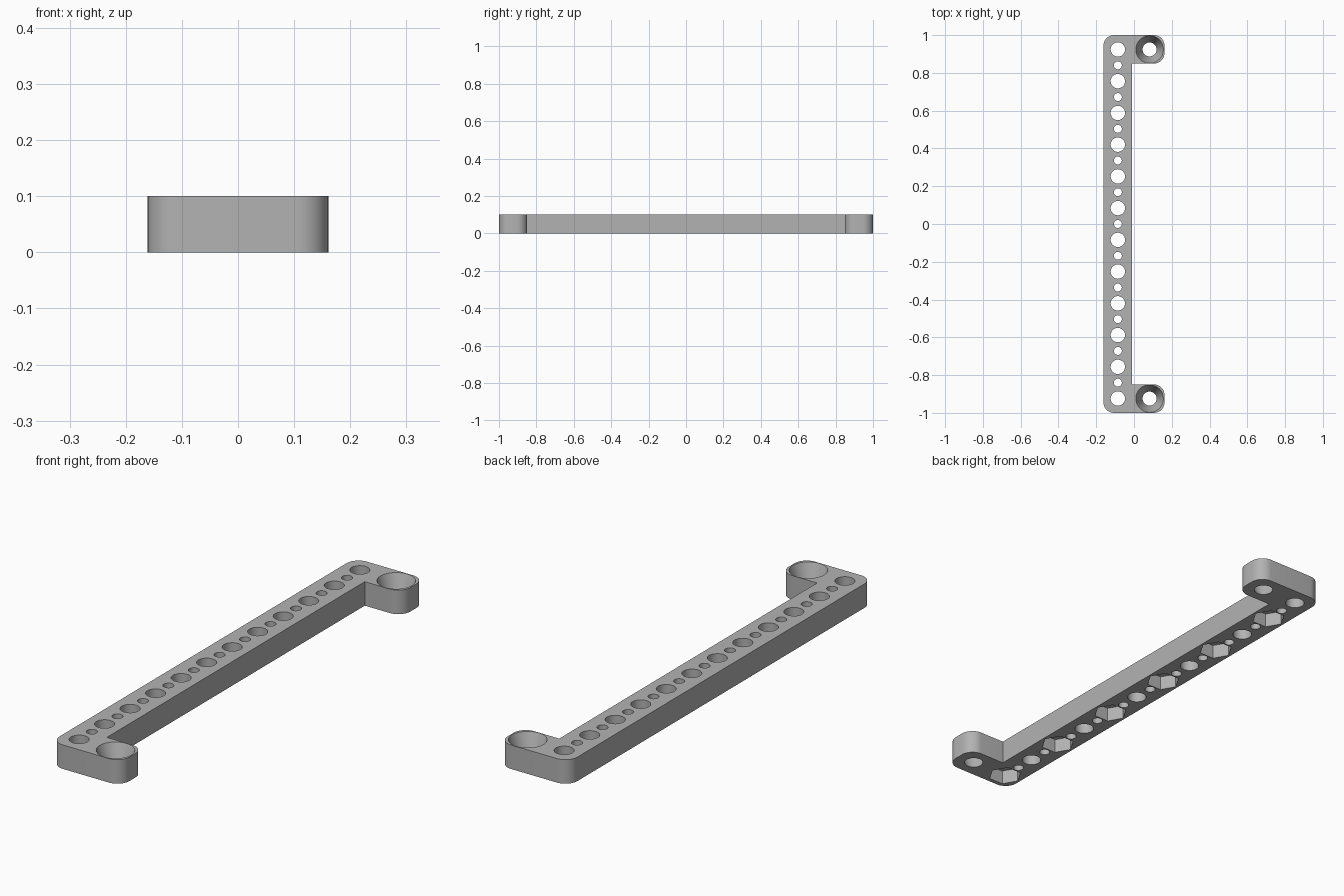
import bpy, bmesh, math
from mathutils import Matrix, Vector

cube = bpy.data.objects.get("Cube")
if cube:
    bpy.data.objects.remove(cube, do_unlink=True)

HEIGHT = 0.1
HALF_X, WIDTH, CORNER = 0.161, 0.151, 0.055
PITCH = 0.168
BAR_X = -HALF_X + WIDTH / 2
TAB_X = BAR_X + PITCH
END_Y = 5.5 * PITCH

grey = bpy.data.materials.new("plain grey")
grey.use_nodes = True
colour = (0.45, 0.45, 0.45, 1)
grey.diffuse_color = colour
grey.node_tree.nodes["Principled BSDF"].inputs["Base Color"].default_value = colour


def make_object(name, bm):
    bmesh.ops.recalc_face_normals(bm, faces=bm.faces)
    mesh = bpy.data.meshes.new(name)
    bm.to_mesh(mesh)
    bm.free()
    obj = bpy.data.objects.new(name, mesh)
    mesh.materials.append(grey)
    bpy.context.collection.objects.link(obj)
    return obj


def add_plug(bm, x, y, z0, z1, r0, r1, sides=40):
    """Upright cone or prism, first corner on the x axis."""
    turn = Matrix.Rotation(math.pi / 2, 4, "Z") if sides == 6 else Matrix()
    place = Matrix.Translation((x, y, (z0 + z1) / 2)) @ turn
    bmesh.ops.create_cone(bm, cap_ends=True, segments=sides, radius1=r0,
                          radius2=r1, depth=z1 - z0, matrix=place)


# Bracket body: C-shaped outline, outer corners rounded
inner_x, inner_y = -HALF_X + WIDTH, 1 - WIDTH
half = [(inner_x, inner_y, 0), (HALF_X, inner_y, 1),
        (HALF_X, 1, 1), (-HALF_X, 1, 1)]
outline = half + [(x, -y, r) for x, y, r in reversed(half)]
bm = bmesh.new()
verts = [bm.verts.new((x, y, 0)) for x, y, r in outline]
base = bm.faces.new(verts)
solid = bmesh.ops.extrude_face_region(bm, geom=[base])
top = [v for v in solid["geom"] if isinstance(v, bmesh.types.BMVert)]
bmesh.ops.translate(bm, verts=top, vec=(0, 0, HEIGHT))
rounded = {(round(x, 3), round(y, 3)) for x, y, r in outline if r}
uprights = [e for e in bm.edges
            if abs(e.verts[0].co.z - e.verts[1].co.z) > HEIGHT / 2
            and (round(e.verts[0].co.x, 3), round(e.verts[0].co.y, 3)) in rounded]
bmesh.ops.bevel(bm, geom=uprights, offset=CORNER, segments=10,
                profile=0.5, affect="EDGES")
bracket = make_object("bracket", bm)

# Row of alternating large and small through holes
holes = bmesh.new()
for i in range(23):
    radius = 0.021 if i % 2 else 0.038
    add_plug(holes, BAR_X, -END_Y + i * PITCH / 2, -0.05, HEIGHT + 0.05,
             radius, radius)

# Tapered screw holes in the two end tabs
SLOPE, OVER = (0.073 - 0.037) / HEIGHT, 0.02
for y in (-END_Y, END_Y):
    add_plug(holes, TAB_X, y, -OVER, HEIGHT + OVER,
             0.037 - SLOPE * OVER, 0.073 + SLOPE * OVER, 64)

# Hexagonal nut pockets under every second large hole
pockets = bmesh.new()
for i in range(6):
    add_plug(pockets, BAR_X, -END_Y + i * 2 * PITCH, -0.05, 0.06,
             0.067, 0.067, 6)

# Cut each set, then drop the cutters
bpy.context.view_layer.objects.active = bracket
bracket.select_set(True)
for name, cutter_bm in (("hole_cutter", holes), ("pocket_cutter", pockets)):
    cutter = make_object(name, cutter_bm)
    cutter.hide_render = True
    cut = bracket.modifiers.new(name, "BOOLEAN")
    cut.operation, cut.solver, cut.object = "DIFFERENCE", "EXACT", cutter
    bpy.ops.object.modifier_apply(modifier=cut.name)
    bpy.data.objects.remove(cutter, do_unlink=True)

bpy.ops.object.shade_smooth_by_angle(angle=math.radians(30))
